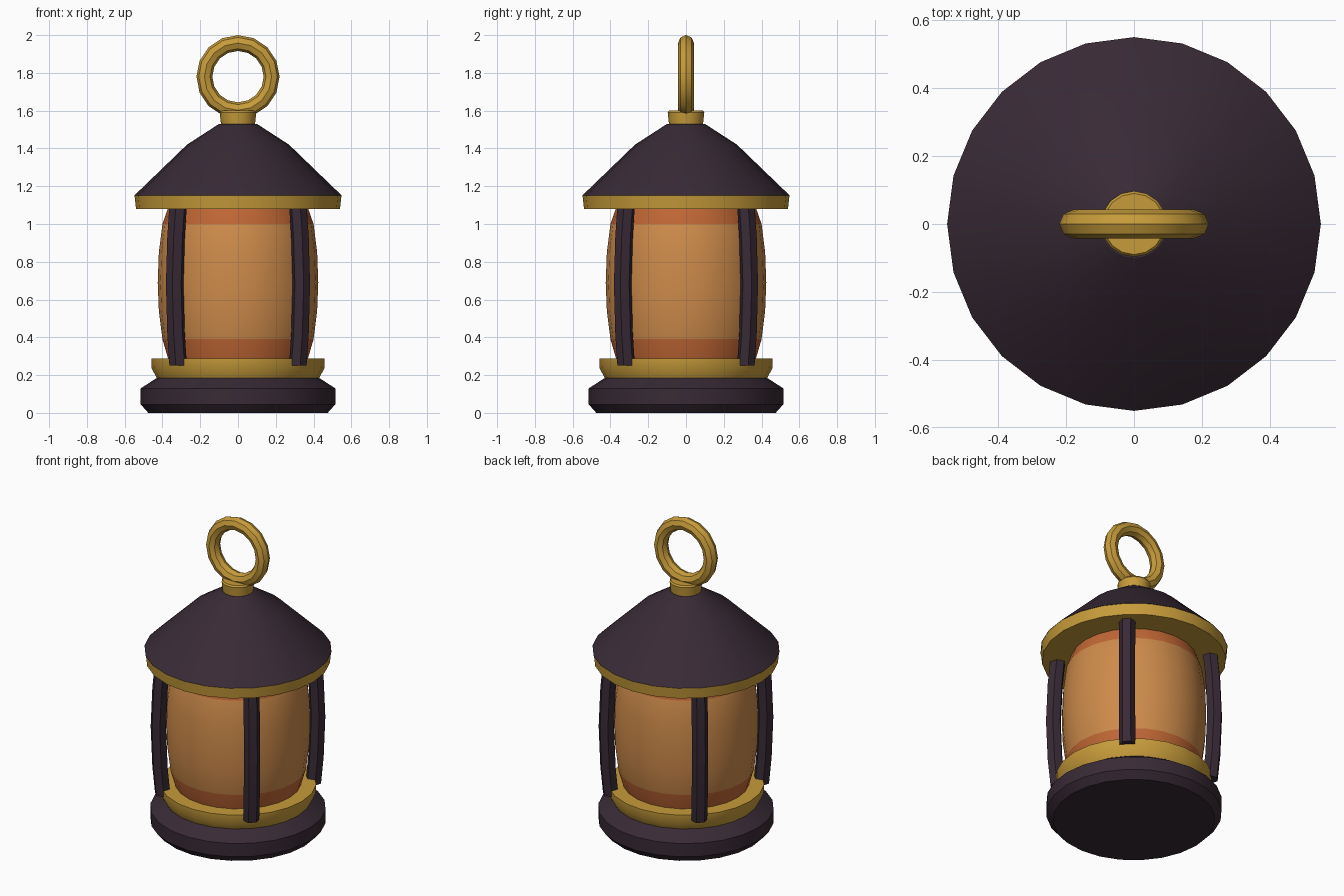
import bpy
import bmesh
from math import cos, sin, pi, radians

cube = bpy.data.objects.get("Cube")
if cube:
    bpy.data.objects.remove(cube, do_unlink=True)


def material(name, rgb):
    mat = bpy.data.materials.new(name)
    mat.use_nodes = True
    mat.diffuse_color = (*rgb, 1)
    mat.node_tree.nodes["Principled BSDF"].inputs["Base Color"].default_value = (*rgb, 1)
    return mat


dark = material("dark plum metal", (0.040, 0.023, 0.036))
gold = material("brass", (0.57, 0.33, 0.043))
amber = material("amber glass", (0.62, 0.26, 0.07))
rust = material("burnt orange glass", (0.53, 0.135, 0.035))


def finish(name, bm, mats):
    """Turn the bmesh into an object, smooth but with sharp edges kept."""
    bmesh.ops.recalc_face_normals(bm, faces=bm.faces)
    mesh = bpy.data.meshes.new(name)
    bm.to_mesh(mesh)
    bm.free()
    for mat in mats:
        mesh.materials.append(mat)
    obj = bpy.data.objects.new(name, mesh)
    bpy.context.collection.objects.link(obj)
    bpy.ops.object.select_all(action='DESELECT')
    obj.select_set(True)
    bpy.context.view_layer.objects.active = obj
    bpy.ops.object.shade_smooth_by_angle(angle=radians(31))
    return obj


def loft(bm, rings, closed=False):
    """Skin a list of vertex rings; cap the ends unless it closes on itself."""
    loops = [[bm.verts.new(p) for p in ring] for ring in rings]
    n = len(loops[0])
    pairs = list(zip(loops, loops[1:]))
    if closed:
        pairs.append((loops[-1], loops[0]))
    else:
        bm.faces.new(loops[0])
        bm.faces.new(loops[-1])
    for a, b in pairs:
        for i in range(n):
            j = (i + 1) % n
            bm.faces.new((a[i], a[j], b[j], b[i]))


def circle(radius, z, sides, x=0, y=0, turn=0):
    angles = [turn + 2 * pi * i / sides for i in range(sides)]
    return [(x + radius * cos(a), y + radius * sin(a), z) for a in angles]


def lathe(name, profile, mats, sides=24):
    bm = bmesh.new()
    loft(bm, [circle(r, z, sides) for r, z in profile])
    return finish(name, bm, mats)


# Base, tray, roof and cap
lathe("base", [(0.475, 0), (0.515, 0.045), (0.515, 0.13), (0.43, 0.185)], [dark])
lathe("tray", [(0.427, 0.18), (0.457, 0.235), (0.459, 0.287)], [gold])
lathe("roof_brim", [(0.54, 1.08), (0.548, 1.152)], [gold])
lathe("roof", [(0.55, 1.15), (0.27, 1.42), (0.10, 1.53)], [dark])
lathe("roof_cap", [(0.088, 1.51), (0.097, 1.59), (0.09, 1.60)], [gold], 16)

# Bulging glass with a darker band at the top and bottom
glass = lathe("glass", [(0.365, 0.27), (0.40, 0.39), (0.419, 0.54), (0.425, 0.69),
                        (0.419, 0.85), (0.40, 1.0), (0.365, 1.10)], [amber, rust])
for face in glass.data.polygons:
    if not 0.39 < face.center.z < 1.0:
        face.material_index = 1

# Four bowed hexagonal bars on the diagonals
bow = [(0.448, 0.25), (0.464, 0.42), (0.474, 0.68), (0.464, 0.93), (0.448, 1.10)]
for label, angle in (("back_left", 45), ("back_right", 135),
                     ("front_right", 225), ("front_left", 315)):
    a = radians(angle)
    bars = bmesh.new()
    loft(bars, [circle(0.048, z, 6, r * cos(a), r * sin(a), a + pi / 6) for r, z in bow])
    finish(label + "_bar", bars, [dark])

# Upright carrying ring
ring = bmesh.new()
sections = []
for i in range(16):
    a = 2 * pi * i / 16
    section = circle(0.042, 0, 8)
    sections.append([((0.178 + u) * cos(a), v, 1.78 + (0.178 + u) * sin(a))
                     for u, v, _ in section])
loft(ring, sections, closed=True)
finish("carrying_ring", ring, [gold])
